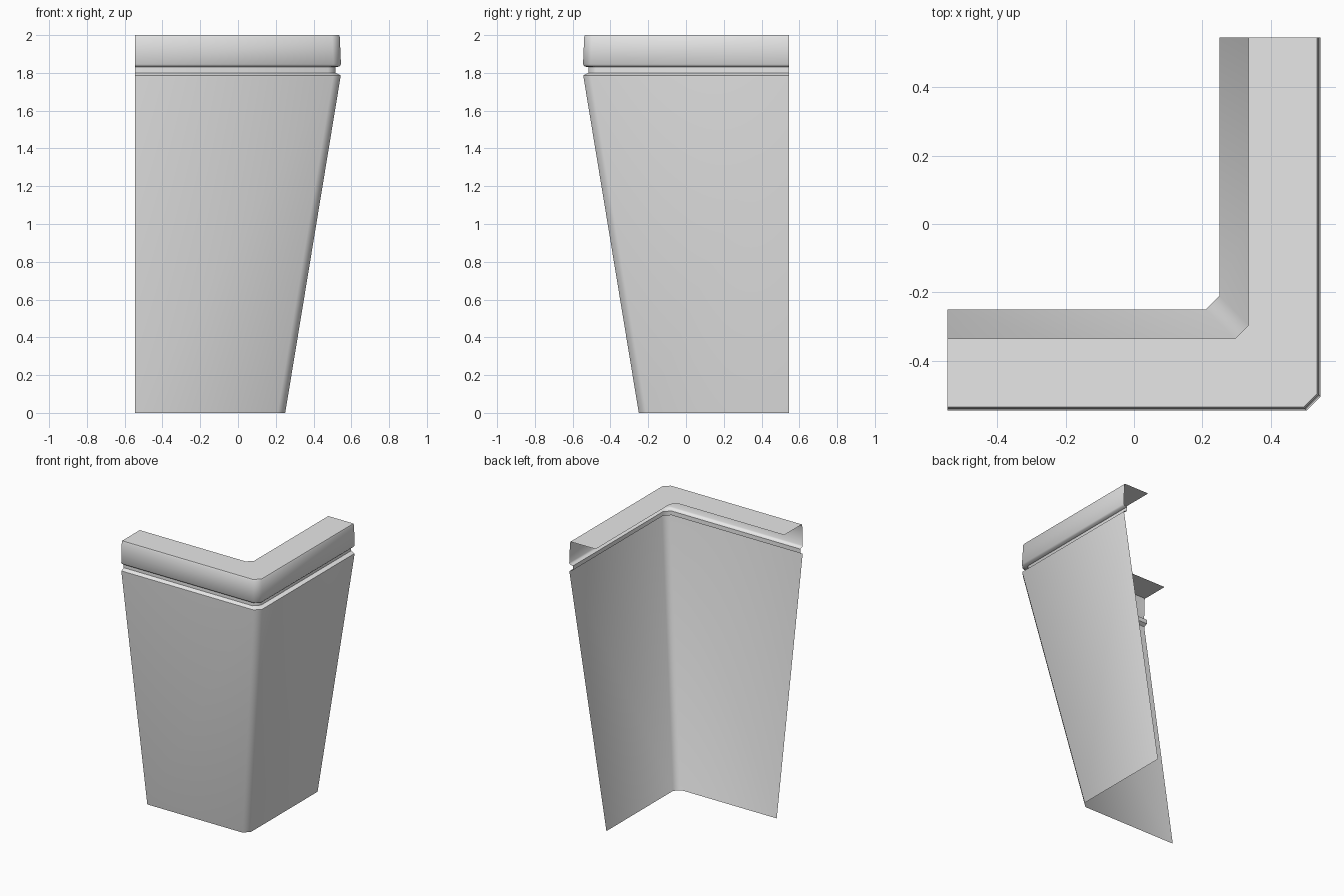
import bpy, bmesh
from math import radians

cube = bpy.data.objects.get("Cube")
if cube:
    bpy.data.objects.remove(cube, do_unlink=True)

END = 0.545      # free ends of both wings
CHAMFER = 0.04   # cut across the outer corner

grey = bpy.data.materials.new("light grey")
grey.use_nodes = True
grey.diffuse_color = (0.8, 0.8, 0.8, 1)
grey.node_tree.nodes["Principled BSDF"].inputs["Base Color"].default_value = (0.8, 0.8, 0.8, 1)


def corner_path(d):
    """L-shaped path at distance d from the centre, with a chamfered corner."""
    return [(-END, -d), (d - CHAMFER, -d), (d, CHAMFER - d), (d, END)]


def sweep(name, profile):
    """Open sheet: profile points (distance, height) carried along the L path."""
    bm = bmesh.new()
    rows = [[bm.verts.new((x, y, z)) for x, y in corner_path(d)] for d, z in profile]
    for low, high in zip(rows, rows[1:]):
        for i in range(len(low) - 1):
            bm.faces.new((low[i], low[i + 1], high[i + 1], high[i]))
    mesh = bpy.data.meshes.new(name)
    bm.to_mesh(mesh)
    bm.free()
    mesh.materials.append(grey)
    obj = bpy.data.objects.new(name, mesh)
    bpy.context.collection.objects.link(obj)
    bpy.ops.object.select_all(action="DESELECT")
    obj.select_set(True)
    bpy.context.view_layer.objects.active = obj
    bpy.ops.object.shade_smooth_by_angle(angle=radians(48))
    return obj


# Sloping wall, with its rounded upper edge
sweep("tapered_wall", [(0.25, 0), (0.543, 1.78), (0.543, 1.787), (0.517, 1.8)])

# Recessed band between wall and cap
sweep("groove", [(0.517, 1.8), (0.517, 1.83)])

# Cap with a flat inward lip on top
sweep("cap", [(0.517, 1.83), (0.537, 1.834), (0.545, 1.845), (0.539, 1.99),
              (0.535, 2.0), (0.335, 2.0)])
